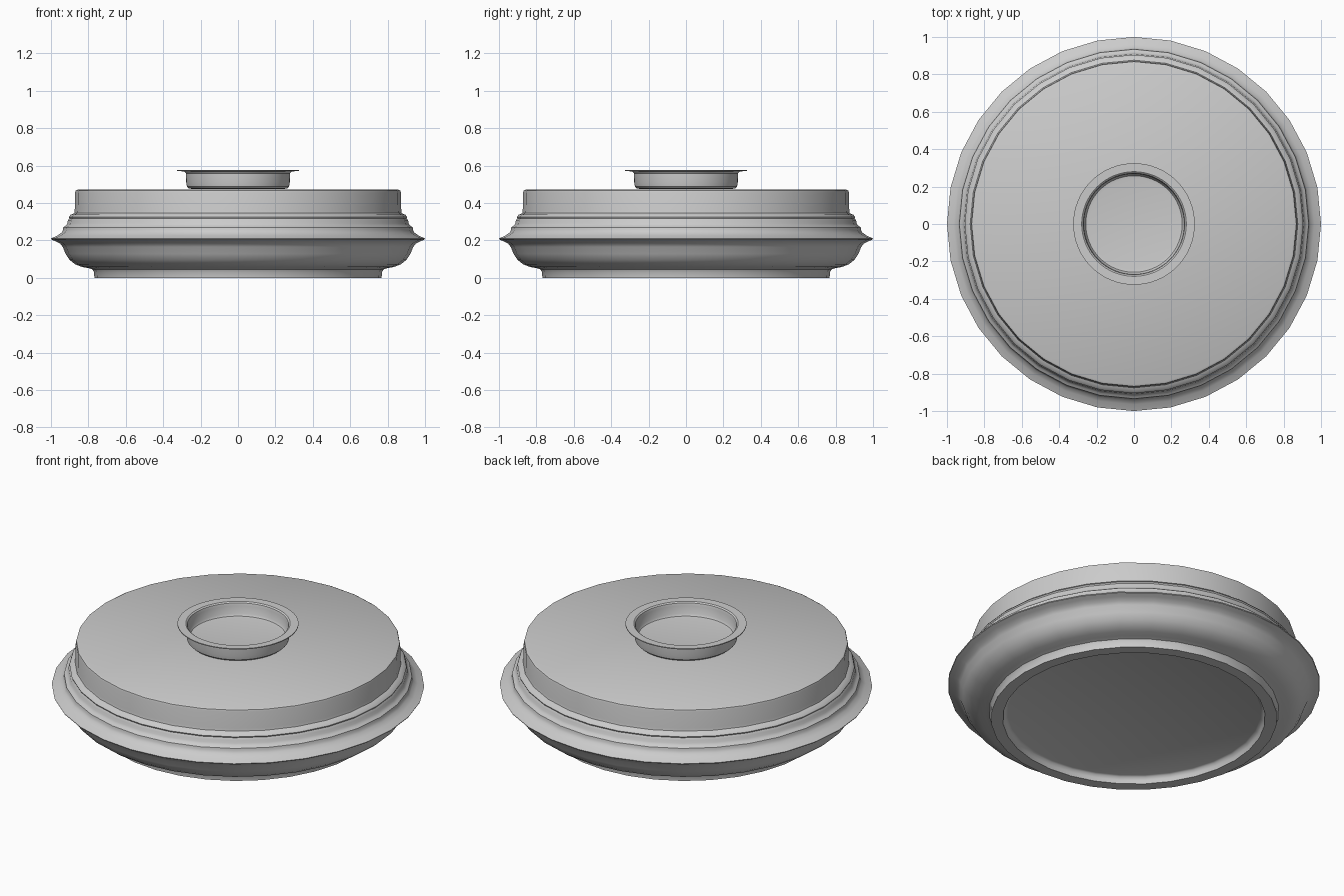
import bpy, bmesh, math

if "Cube" in bpy.data.objects:
    bpy.data.objects.remove(bpy.data.objects["Cube"])


def lathe(name, profile, sides, angle=35):
    """Revolve (radius, z) points round the z axis; radius 0 closes the end."""
    bm = bmesh.new()
    rings = []
    for r, z in profile:
        if r == 0:
            rings.append([bm.verts.new((0, 0, z))] * sides)
        else:
            rings.append([bm.verts.new((r * math.cos(2 * math.pi * i / sides),
                                        r * math.sin(2 * math.pi * i / sides), z))
                          for i in range(sides)])
    for a, b in zip(rings, rings[1:]):
        for i in range(sides):
            j = (i + 1) % sides
            bm.faces.new(list(dict.fromkeys((a[i], a[j], b[j], b[i]))))
    bmesh.ops.recalc_face_normals(bm, faces=bm.faces)
    mesh = bpy.data.meshes.new(name)
    bm.to_mesh(mesh)
    bm.free()
    ob = bpy.data.objects.new(name, mesh)
    bpy.context.collection.objects.link(ob)
    bpy.ops.object.select_all(action='DESELECT')
    ob.select_set(True)
    bpy.context.view_layer.objects.active = ob
    bpy.ops.object.shade_smooth_by_angle(angle=math.radians(angle))
    return ob


# Dish with recessed foot, rounded belly and sharp rim, and the stepped lid
lathe("dish_and_lid", [
    (0, .04), (.68, .04), (.692, .035), (.70, .02), (.705, 0), (.768, 0),
    (.77, .03), (.778, .045), (.80, .052), (.835, .058), (.87, .072),
    (.90, .095), (.922, .128), (.937, .165), (.95, .182), (.975, .195),
    (.998, .205), (1.0, .21),
    (.965, .226), (.943, .242), (.936, .256), (.934, .27), (.922, .278),
    (.912, .29), (.91, .306), (.902, .318), (.905, .325), (.895, .337),
    (.876, .345), (.873, .36), (.871, .455), (.868, .466), (.858, .471),
    (0, .471)], 32, 40)

# Hollow cup-shaped knob with a thin flange
lathe("lid_knob", [
    (0, .474), (.23, .474), (.262, .477), (.273, .487), (.277, .51),
    (.278, .558), (.286, .568), (.325, .572), (.325, .577), (.28, .576),
    (.272, .57), (.268, .555), (.266, .51), (.258, .498), (.24, .495),
    (0, .495)], 64)
